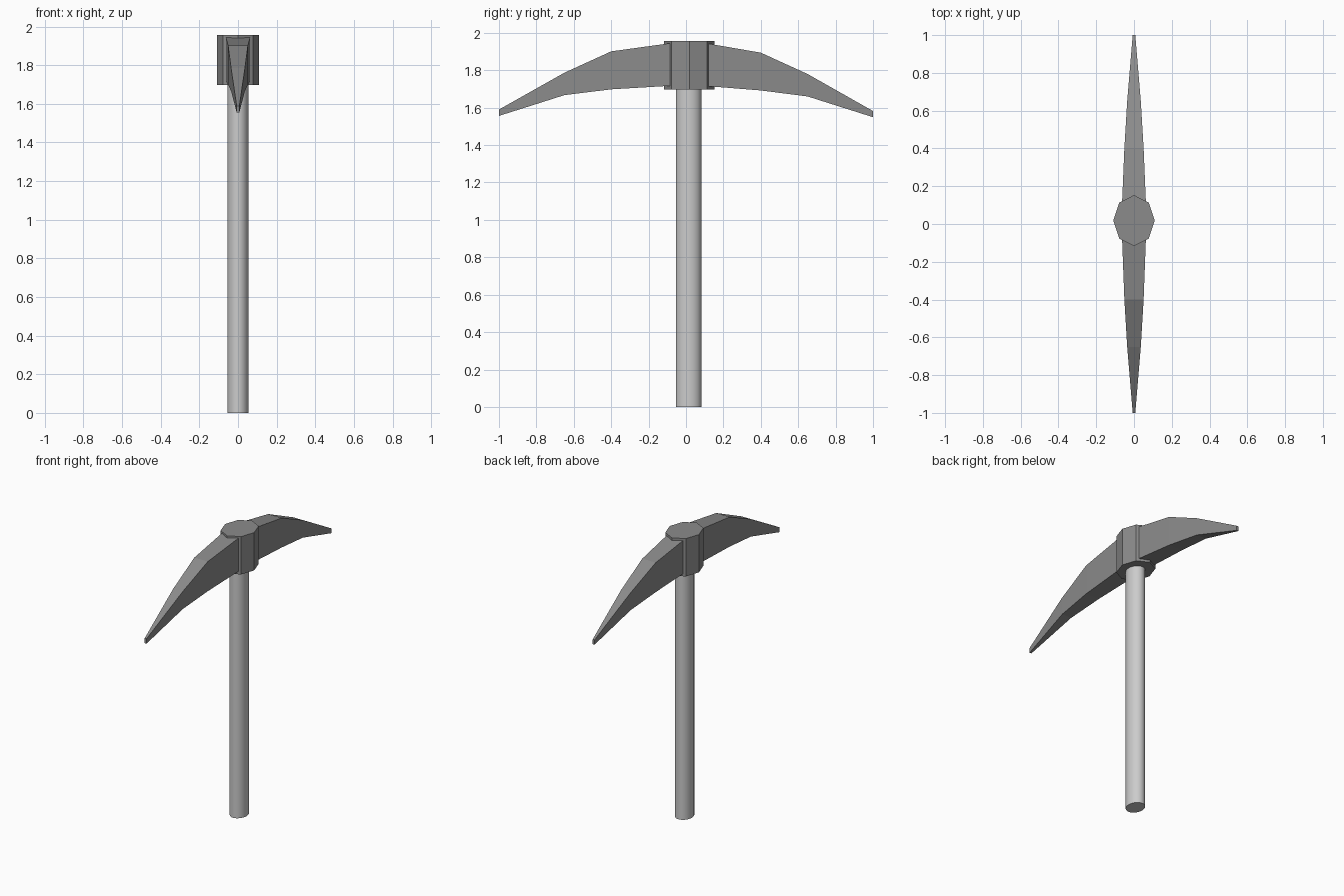
import bpy, bmesh
from math import sin, cos, pi

if "Cube" in bpy.data.objects:
    bpy.data.objects.remove(bpy.data.objects["Cube"])


def grey(name, v):
    mat = bpy.data.materials.new(name)
    mat.diffuse_color = (v, v, v, 1)
    mat.use_nodes = True
    mat.node_tree.nodes["Principled BSDF"].inputs["Base Color"].default_value = mat.diffuse_color
    return mat


def loft(name, rings, mat):
    """Skin a list of matching vertex rings and cap both ends."""
    bm = bmesh.new()
    loops = [[bm.verts.new(p) for p in ring] for ring in rings]
    n = len(loops[0])
    for a, b in zip(loops, loops[1:]):
        for i in range(n):
            j = (i + 1) % n
            bm.faces.new((a[i], a[j], b[j], b[i]))
    bm.faces.new(loops[0][::-1])
    bm.faces.new(loops[-1])
    bmesh.ops.recalc_face_normals(bm, faces=bm.faces)
    mesh = bpy.data.meshes.new(name)
    bm.to_mesh(mesh)
    bm.free()
    mesh.materials.append(mat)
    obj = bpy.data.objects.new(name, mesh)
    bpy.context.collection.objects.link(obj)
    return obj


def ellipse(sides, cy, rx, ry, z):
    return [(rx * sin(2 * pi * i / sides), cy + ry * cos(2 * pi * i / sides), z)
            for i in range(sides)]


shaft_grey = grey("shaft_grey", 0.53)
metal_grey = grey("dark_metal", 0.26)

# Oval shaft
handle = loft("handle", [ellipse(32, 0.014, 0.055, 0.068, z) for z in (0, 1.71)],
              shaft_grey)
bpy.context.view_layer.objects.active = handle
handle.select_set(True)
bpy.ops.object.shade_smooth_by_angle()

# Eight-sided socket around the top of the shaft
loft("socket", [ellipse(8, 0.018, 0.11, 0.135, z) for z in (1.697, 1.956)], metal_grey)

# Curved, tapering head: y, half width, bottom z, top z
sections = [
    (-1.0, 0.007, 1.556, 1.59), (-0.65, 0.036, 1.667, 1.787),
    (-0.40, 0.051, 1.698, 1.901), (-0.08, 0.063, 1.717, 1.945),
    (0.115, 0.063, 1.715, 1.943), (0.40, 0.051, 1.692, 1.894),
    (0.65, 0.036, 1.66, 1.78), (1.0, 0.007, 1.549, 1.582),
]
loft("pick_head", [[(-w, y, lo), (w, y, lo), (w, y, hi), (-w, y, hi)]
                   for y, w, lo, hi in sections], metal_grey)
